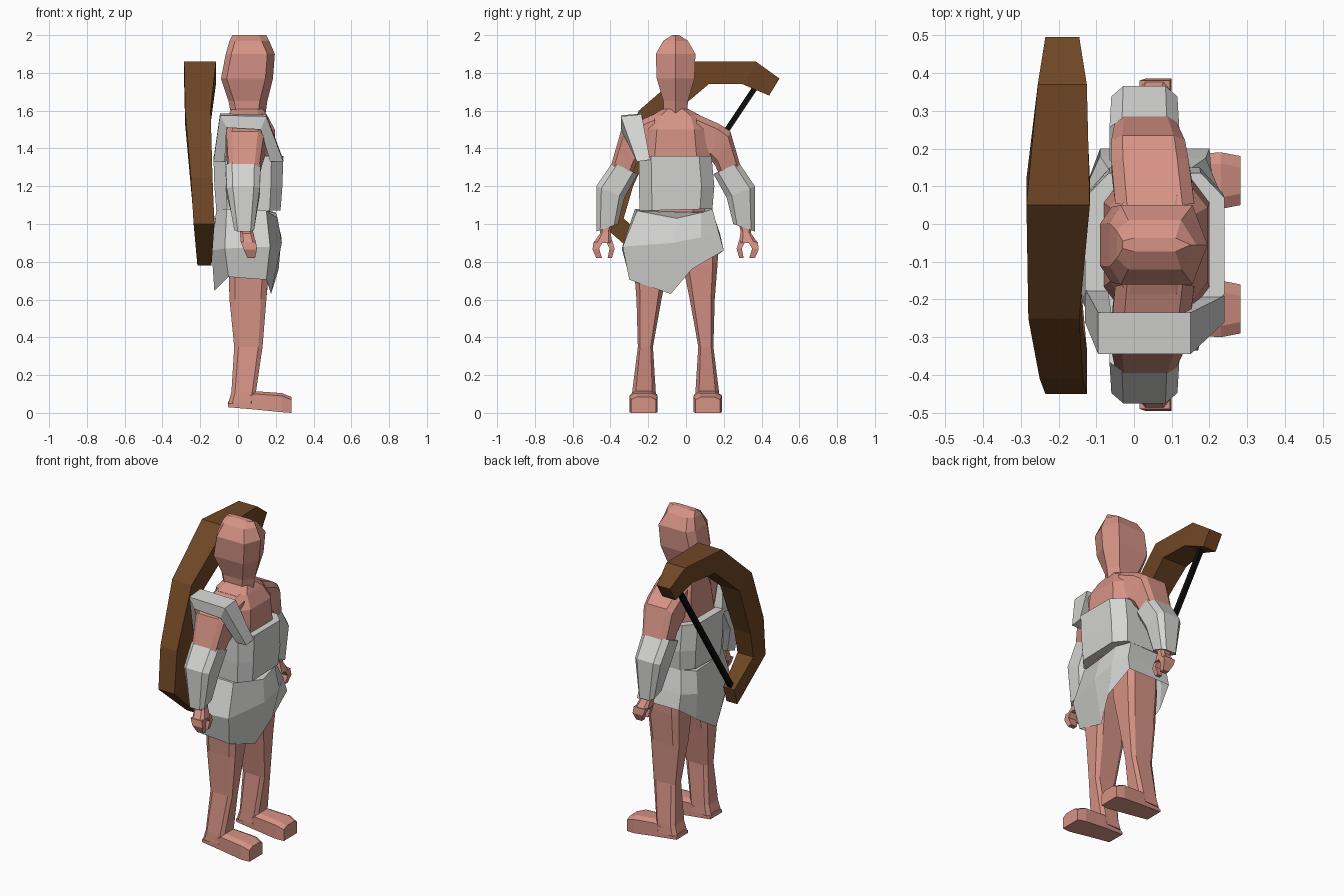
import bpy, bmesh

MID = -0.055  # symmetry plane of the body, which faces +x


def material(name, rgb):
    m = bpy.data.materials.new(name)
    m.diffuse_color = (*rgb, 1)
    return m


SKIN = material("skin", (0.67, 0.29, 0.235))
CLOTH = material("pale cloth", (0.66, 0.66, 0.65))
WOOD = material("brown wood", (0.16, 0.062, 0.018))
CORD = material("black cord", (0.004, 0.004, 0.004))


def loft(name, rings, mat, caps=(True, True)):
    """Skin a sequence of equal-length rings of points."""
    bm = bmesh.new()
    loops = [[bm.verts.new(p) for p in r] for r in rings]
    n = len(rings[0])
    for a, b in zip(loops, loops[1:]):
        for i in range(n):
            j = (i + 1) % n
            bm.faces.new((a[i], a[j], b[j], b[i]))
    if caps[0]:
        bm.faces.new(loops[0])
    if caps[1]:
        bm.faces.new(loops[-1])
    bmesh.ops.recalc_face_normals(bm, faces=bm.faces)
    me = bpy.data.meshes.new(name)
    bm.to_mesh(me)
    bm.free()
    me.materials.append(mat)
    ob = bpy.data.objects.new(name, me)
    bpy.context.collection.objects.link(ob)
    return ob


def section(yo, zo, yi, zi, x0, x1, c=0.0):
    """Ring between an outer and an inner (y, z) point, x0..x1 deep, corners cut by c."""
    uv = [(0, 0), (1, 0), (1, 1), (0, 1)]
    if c:
        uv = [(c, 0), (1 - c, 0), (1, c), (1, 1 - c), (1 - c, 1), (c, 1), (0, 1 - c), (0, c)]
    return [(x0 + (x1 - x0) * u, yi + (yo - yi) * v, zi + (zo - zi) * v) for u, v in uv]


def tube(name, rows, mat, c=0.0):
    return loft(name, [section(*r, c) for r in rows], mat)


def pair(name, rings, mat):
    """Left part and its mirror image on the right."""
    loft(name + "_left", rings, mat)
    loft(name + "_right", [[(x, 2 * MID - y, z) for x, y, z in r] for r in rings], mat)


def tube_pair(name, rows, mat, c=0.0):
    pair(name, [section(*r, c) for r in rows], mat)


# Head and neck, with a ridge down the middle of the face
head = []
for z, x0, x1, w in [(1.54, -0.03, 0.14, 0.06), (1.65, -0.05, 0.155, 0.065),
                     (1.77, -0.09, 0.185, 0.1), (1.9, -0.065, 0.195, 0.105),
                     (1.97, -0.045, 0.165, 0.065), (2.0, -0.03, 0.15, 0.018)]:
    head.append([(x0, MID - w * 0.55, z), (x0 + 0.03, MID - w, z), (x1 - 0.04, MID - w, z),
                 (x1, MID, z), (x1 - 0.04, MID + w, z), (x0 + 0.03, MID + w, z),
                 (x0, MID + w * 0.55, z)])
loft("head", head, SKIN)

# Torso
tube("torso", [(0.1, 0.9, -0.21, 0.9, -0.08, 0.17), (0.1, 1.08, -0.21, 1.08, -0.08, 0.17),
               (0.13, 1.36, -0.24, 1.36, -0.08, 0.2), (0.11, 1.5, -0.22, 1.5, -0.065, 0.195),
               (0.075, 1.575, -0.185, 1.575, -0.055, 0.155), (0.01, 1.61, -0.12, 1.61, -0.03, 0.13)],
     SKIN, 0.2)

# Arms and hands
tube_pair("upper_arm", [(0.05, 1.585, 0.08, 1.36, -0.05, 0.16), (0.175, 1.53, 0.13, 1.34, -0.06, 0.145),
                        (0.235, 1.49, 0.155, 1.31, -0.06, 0.135), (0.29, 1.3, 0.19, 1.23, -0.05, 0.11)],
          SKIN, 0.15)
tube_pair("palm", [(0.345, 1.0, 0.275, 1.02, 0.005, 0.075), (0.345, 0.95, 0.29, 0.96, 0.01, 0.08),
                   (0.38, 0.9, 0.28, 0.9, 0.015, 0.095)], SKIN, 0.2)
tube_pair("fingers", [(0.38, 0.905, 0.33, 0.905, 0.015, 0.095), (0.385, 0.865, 0.35, 0.87, 0.03, 0.1),
                      (0.365, 0.82, 0.335, 0.82, 0.05, 0.09)], SKIN)
tube_pair("thumb", [(0.315, 0.91, 0.28, 0.91, 0.03, 0.085), (0.295, 0.87, 0.268, 0.87, 0.04, 0.09),
                    (0.305, 0.82, 0.282, 0.82, 0.05, 0.08)], SKIN)

# Forearm guards
tube_pair("forearm_guard", [(0.28, 1.325, 0.145, 1.265, -0.065, 0.12), (0.365, 1.2, 0.215, 1.14, -0.06, 0.115),
                            (0.365, 0.96, 0.25, 1.0, -0.02, 0.085)], CLOTH, 0.18)

# Legs and feet
tube_pair("leg", [(0.17, 0.95, -0.03, 0.95, -0.05, 0.17), (0.168, 0.8, -0.01, 0.75, -0.05, 0.165),
                  (0.152, 0.6, 0.02, 0.6, -0.045, 0.15), (0.145, 0.35, 0.065, 0.35, -0.02, 0.13),
                  (0.175, 0.11, 0.05, 0.11, -0.035, 0.095), (0.18, 0.05, 0.045, 0.05, -0.052, 0.09)],
          SKIN, 0.15)
foot = []
for x, y0, y1, zb, zt in [(-0.053, 0.055, 0.17, 0.03, 0.06), (0.09, 0.045, 0.18, 0.018, 0.115),
                          (0.23, 0.04, 0.19, 0.004, 0.105), (0.282, 0.05, 0.18, 0.0, 0.085)]:
    foot.append([(x, y0, zb), (x, y1, zb), (x, y1, zt - 0.015), (x, y1 - 0.03, zt),
                 (x, y0 + 0.03, zt), (x, y0, zt - 0.015)])
pair("foot", foot, SKIN)

# Chest wrap and shoulder strap
tube("chest_wrap", [(0.14, 1.08, -0.245, 1.07, -0.115, 0.225), (0.15, 1.2, -0.25, 1.2, -0.125, 0.235),
                    (0.135, 1.36, -0.25, 1.36, -0.13, 0.24)], CLOTH, 0.17)
strap = []
for xo, zo, xi, zi, y0, y1 in [(-0.13, 1.34, -0.07, 1.34, -0.26, -0.17), (-0.095, 1.585, -0.06, 1.52, -0.345, -0.235),
                               (0.15, 1.58, 0.12, 1.51, -0.345, -0.235), (0.24, 1.34, 0.17, 1.34, -0.26, -0.19)]:
    strap.append([(xo, y0, zo - 0.01), (xo, y1, zo), (xi, y1, zi), (xi, y0, zi - 0.01)])
loft("shoulder_strap", strap, CLOTH)

# Wrapped skirt with a slanted hem
waist = [(0.21, -0.05, 1.03), (0.15, -0.26, 1.07), (-0.06, -0.27, 1.08), (-0.115, -0.16, 1.07),
         (-0.115, 0.06, 1.06), (-0.06, 0.135, 1.08), (0.14, 0.14, 1.08), (0.2, 0.08, 1.06)]
hips = [(0.232, -0.07, 0.9), (0.17, -0.335, 0.88), (-0.07, -0.34, 0.87), (-0.14, -0.2, 0.86),
        (-0.135, 0.08, 0.93), (-0.09, 0.18, 0.95), (0.19, 0.175, 0.95), (0.23, 0.08, 0.93)]
hem = [(0.175, -0.08, 0.63), (0.15, -0.3, 0.705), (-0.05, -0.3, 0.72), (-0.125, -0.12, 0.645),
       (-0.125, 0.08, 0.77), (-0.09, 0.2, 0.86), (0.2, 0.2, 0.86), (0.215, 0.03, 0.76)]
loft("skirt", [waist, hips, hem], CLOTH, (True, False))

# Bow slung on the back, and its string
tube("bow", [(0.495, 1.77, 0.44, 1.68, -0.235, -0.145), (0.37, 1.86, 0.3, 1.74, -0.255, -0.125),
             (0.05, 1.86, 0.12, 1.74, -0.285, -0.117), (-0.25, 1.6, -0.13, 1.53, -0.28, -0.145),
             (-0.41, 1.25, -0.28, 1.2, -0.25, -0.135), (-0.45, 1.0, -0.33, 1.03, -0.235, -0.125),
             (-0.2, 0.78, -0.17, 0.88, -0.215, -0.14)], WOOD)
tube("bow_string", [(0.382, 1.72, 0.358, 1.735, -0.205, -0.18), (-0.198, 0.85, -0.222, 0.865, -0.19, -0.165)], CORD)
